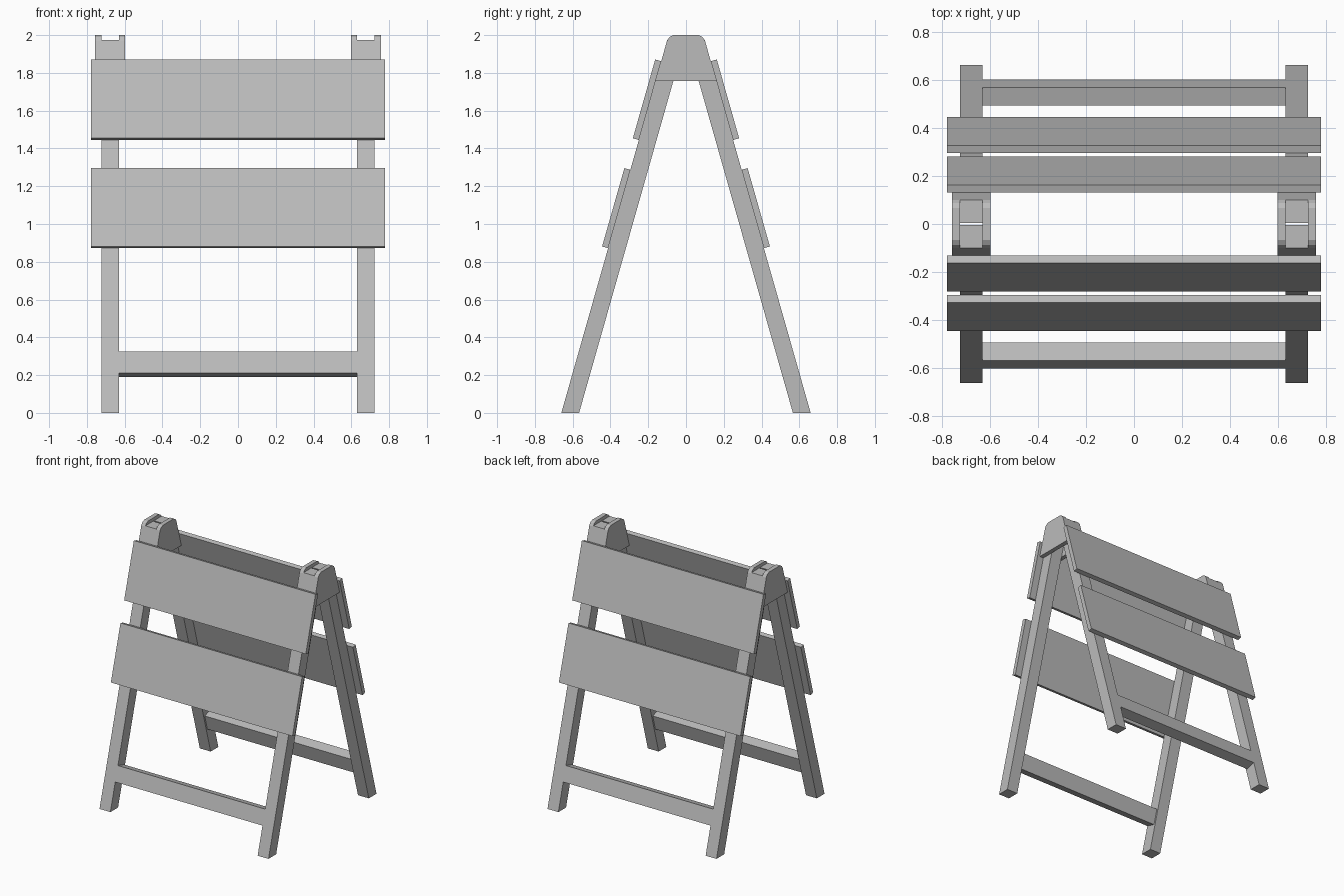
import bpy
import bmesh

cube = bpy.data.objects.get("Cube")
if cube:
    bpy.data.objects.remove(cube, do_unlink=True)

# One grey for every part
GREY = (0.5, 0.5, 0.5, 1)
grey = bpy.data.materials.new("plain_grey")
grey.use_nodes = True
grey.diffuse_color = GREY
grey.node_tree.nodes["Principled BSDF"].inputs["Base Color"].default_value = GREY

FOOT_Y = 0.66      # outer edge of the foot
SLOPE = 0.284      # inward lean of the legs per unit of height
LEG_X = (0.63, 0.723)


def outer(z):
    """Depth of the outer leg face at height z."""
    return FOOT_Y - SLOPE * z


def prism(name, profile, x0, x1):
    """Extrude a (y, z) profile from x0 to x1."""
    bm = bmesh.new()
    face = bm.faces.new([bm.verts.new((x0, y, z)) for y, z in profile])
    grown = bmesh.ops.extrude_face_region(bm, geom=[face])["geom"]
    moved = [v for v in grown if isinstance(v, bmesh.types.BMVert)]
    bmesh.ops.translate(bm, verts=moved, vec=(x1 - x0, 0, 0))
    bmesh.ops.recalc_face_normals(bm, faces=bm.faces)
    mesh = bpy.data.meshes.new(name)
    bm.to_mesh(mesh)
    bm.free()
    mesh.materials.append(grey)
    obj = bpy.data.objects.new(name, mesh)
    bpy.context.scene.collection.objects.link(obj)
    return obj


def plank(z0, z1, thick):
    """Profile lying along the leg face, thickened square to it."""
    dy, dz = thick * 0.962, thick * 0.273
    return [(outer(z0), z0), (outer(z1), z1),
            (outer(z1) + dy, z1 + dz), (outer(z0) + dy, z0 + dz)]


def flip(profile, side):
    return [(y * side, z) for y, z in profile]


# Legs, cut level at foot and top
TOP = 1.975
leg = [(outer(0), 0), (outer(TOP), TOP),
       (outer(TOP) - 0.094, TOP), (outer(0) - 0.094, 0)]

for side, end in ((-1, "front"), (1, "back")):
    for x, hand in ((1, "left"), (-1, "right")):
        prism(f"{end}_{hand}_leg", flip(leg, side), x * LEG_X[0], x * LEG_X[1])
    # Sign boards on the outside, rail set between the legs
    prism(f"{end}_upper_board", flip(plank(1.445, 1.862, 0.033), side), -0.777, 0.777)
    prism(f"{end}_lower_board", flip(plank(0.872, 1.287, 0.033), side), -0.777, 0.777)
    prism(f"{end}_rail", flip(plank(0.21, 0.325, -0.078), side), -LEG_X[0], LEG_X[0])

# Hinge cheeks either side of the leg tops
half = [(outer(1.757), 1.757), (outer(1.97), 1.97), (0.088, 1.989), (0.067, 2.0)]
cheek = half + flip(half[::-1], -1)
for x, hand in ((1, "left"), (-1, "right")):
    prism(f"{hand}_outer_cheek", cheek, x * LEG_X[1], x * 0.757)
    prism(f"{hand}_inner_cheek", cheek, x * 0.597, x * LEG_X[0])
